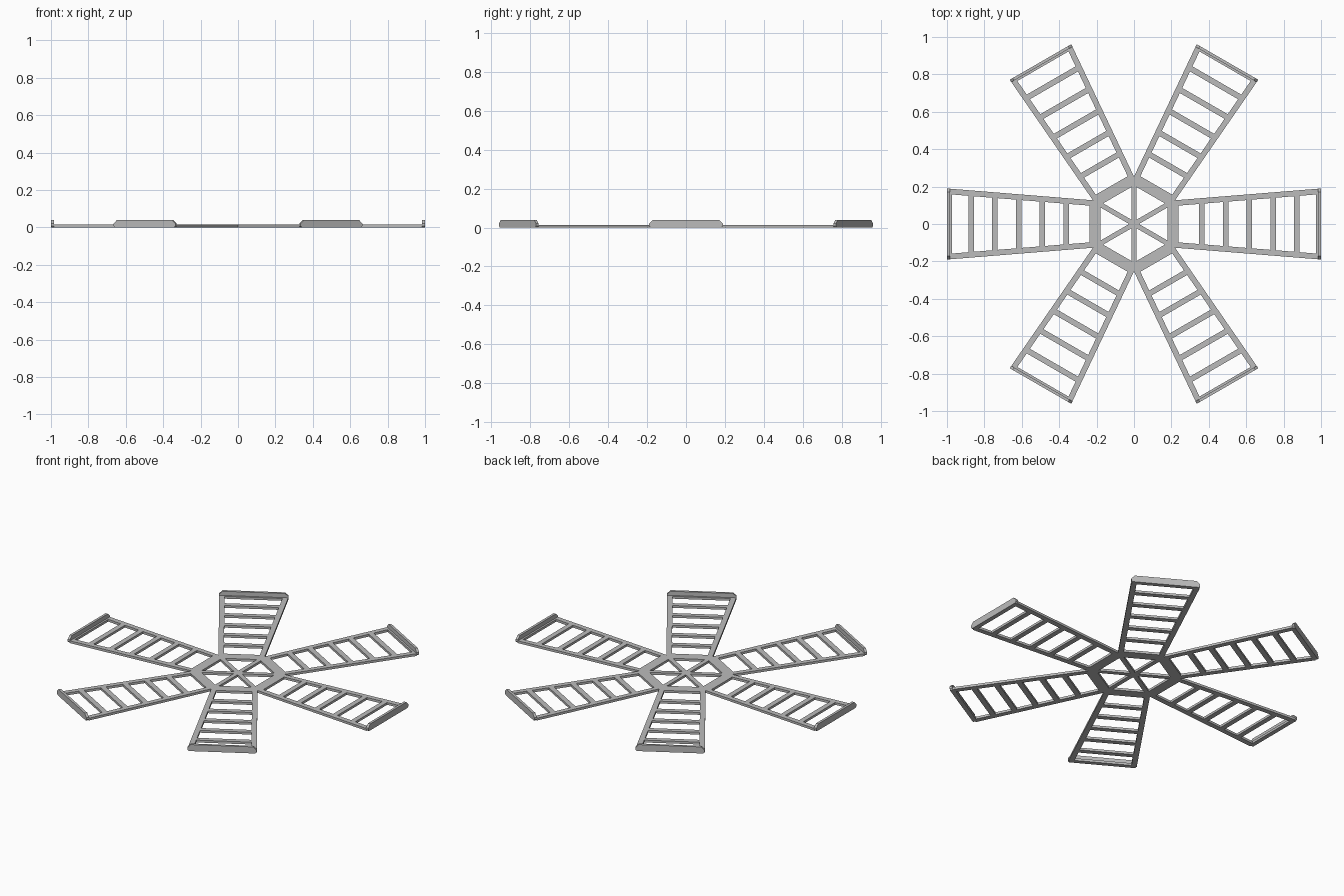
import bpy
import bmesh
import math
from mathutils import Matrix, Vector

cube = bpy.data.objects.get("Cube")
if cube:
    bpy.data.objects.remove(cube, do_unlink=True)

metal = bpy.data.materials.new("grey metal")
metal.use_nodes = True
GREY = (0.5, 0.5, 0.5, 1)
metal.diffuse_color = GREY
metal.node_tree.nodes["Principled BSDF"].inputs["Base Color"].default_value = GREY

THICK = 0.014      # thickness of the flat frame
HUB = 0.205        # distance from the centre to a flat side of the hub
HUB_IN = 0.178
BAR = 0.03         # width of rails and rungs
LIP = 0.015        # thickness of the raised end plate
TAN30 = math.tan(math.radians(30))


def half_width(x):
    """Half the width of the tapering arm at distance x."""
    return 0.109 + 0.081 * x


def prism(bm, outline, offset):
    """Add a closed solid by sweeping a flat outline along offset."""
    verts = [bm.verts.new(p) for p in outline]
    face = bm.faces.new(verts)
    top = bmesh.ops.extrude_face_region(bm, geom=[face])["geom"]
    moved = [v for v in top if isinstance(v, bmesh.types.BMVert)]
    bmesh.ops.translate(bm, verts=moved, vec=Vector(offset))


def finish(bm, name, angle):
    bmesh.ops.recalc_face_normals(bm, faces=bm.faces)
    mesh = bpy.data.meshes.new(name)
    bm.to_mesh(mesh)
    bm.free()
    mesh.materials.append(metal)
    obj = bpy.data.objects.new(name, mesh)
    obj.matrix_world = Matrix.Rotation(angle, 4, "Z")
    bpy.context.collection.objects.link(obj)


def flat(bm, points):
    prism(bm, [(x, y, 0) for x, y in points], (0, 0, THICK))


def slat(bm, x0, x1):
    """Cross bar fitted between the two rails."""
    a, b = half_width(x0) - BAR, half_width(x1) - BAR
    flat(bm, [(x0, -a), (x1, -b), (x1, b), (x0, a)])


for i in range(6):
    angle = math.radians(60 * i)

    # hub side with half a spoke along each of its two edges
    bm = bmesh.new()
    flat(bm, [(HUB_IN, -HUB_IN * TAN30), (HUB, -HUB * TAN30),
              (HUB, HUB * TAN30), (HUB_IN, HUB_IN * TAN30)])
    finish(bm, f"hub_side_{i + 1}", angle)

    # spoke to the hub corner
    bm = bmesh.new()
    half = 0.013
    tip = HUB_IN / math.cos(math.radians(30))
    flat(bm, [(0, 0), (half / TAN30, -half), (tip - half * TAN30, -half), (tip, 0),
              (tip - half * TAN30, half), (half / TAN30, half)])
    finish(bm, f"hub_spoke_{i + 1}", angle + math.radians(30))

    # side rails, mitred against the neighbouring arms
    bm = bmesh.new()
    mitre = 0.109 / (TAN30 - 0.081)
    for side in (-1, 1):
        rail = [(HUB, half_width(HUB) - BAR), (1 - LIP, half_width(1 - LIP) - BAR),
                (1 - LIP, half_width(1 - LIP)), (mitre, mitre * TAN30), (HUB, HUB * TAN30)]
        flat(bm, [(x, y * side) for x, y in rail])
    finish(bm, f"arm_rails_{i + 1}", angle)

    # rungs of the ladder
    bm = bmesh.new()
    slat(bm, HUB, 0.238)
    for n in range(5):
        x = 0.363 + 0.127 * n
        slat(bm, x - BAR / 2, x + BAR / 2)
    slat(bm, 0.974, 1 - LIP)
    finish(bm, f"arm_rungs_{i + 1}", angle)

    # raised end plate with clipped corners
    bm = bmesh.new()
    w, c, h = 0.19, 0.019, 0.039
    profile = [(-w + 0.008, 0), (w - 0.008, 0), (w, 0.008), (w, 0.02),
               (w - c, h), (-w + c, h), (-w, 0.02), (-w, 0.008)]
    prism(bm, [(1 - LIP, y, z) for y, z in profile], (LIP, 0, 0))
    finish(bm, f"end_plate_{i + 1}", angle)
